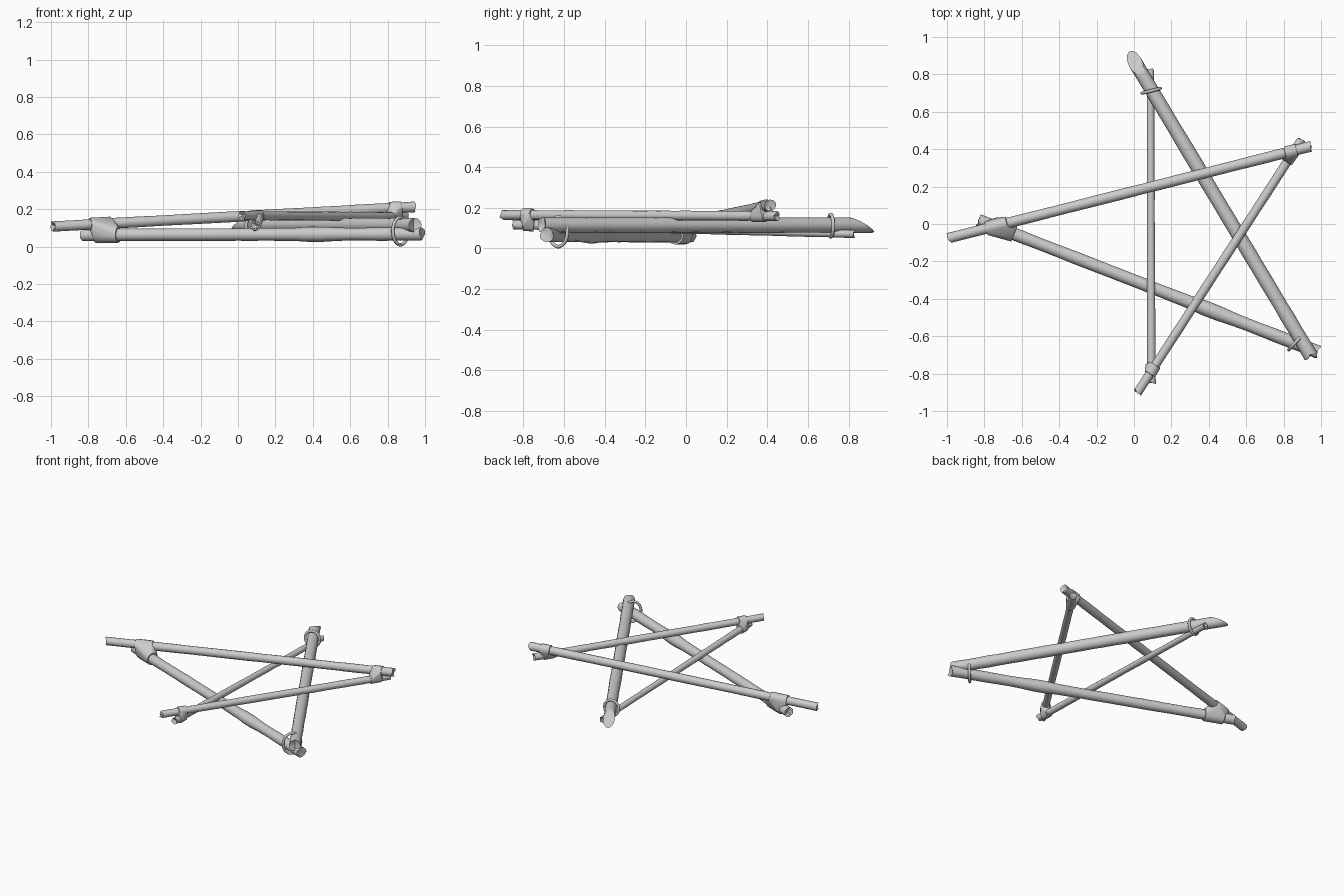
import bpy, bmesh, math, random
from mathutils import Vector, Matrix

random.seed(4)
cube = bpy.data.objects.get("Cube")
if cube:
    bpy.data.objects.remove(cube)

# One plain grey for wood and lashings
grey = bpy.data.materials.new("plain_grey")
grey.use_nodes = True
colour = (0.6, 0.6, 0.6, 1)
grey.diffuse_color = colour
grey.node_tree.nodes["Principled BSDF"].inputs["Base Color"].default_value = colour


def finish(name, bm, angle=40):
    bmesh.ops.recalc_face_normals(bm, faces=bm.faces)
    mesh = bpy.data.meshes.new(name)
    bm.to_mesh(mesh)
    bm.free()
    mesh.materials.append(grey)
    ob = bpy.data.objects.new(name, mesh)
    bpy.context.collection.objects.link(ob)
    bpy.ops.object.select_all(action="DESELECT")
    ob.select_set(True)
    bpy.context.view_layer.objects.active = ob
    bpy.ops.object.shade_smooth_by_angle(angle=math.radians(angle))
    return ob


def ring_points(centre, axis, radius, sides=12):
    turn = axis.to_track_quat("Z", "Y")
    return [centre + turn @ Vector((radius * math.cos(a), radius * math.sin(a), 0))
            for a in (2 * math.pi * i / sides for i in range(sides))]


class Stick:
    """A slightly uneven pole with rough, hollowed ends."""

    def __init__(self, name, start, end, r0, r1, knot=None, chisel=None):
        self.a, self.b = Vector(start), Vector(end)
        self.axis = (self.b - self.a).normalized()
        self.r0, self.r1 = r0, r1
        bm = bmesh.new()
        steps, rings = 24, []
        for i in range(steps + 1):
            t = i / steps
            r = (r0 + (r1 - r0) * t) * random.uniform(0.97, 1.03)
            if knot and abs(t - knot) < 0.03:
                r *= 1.15
            pts = ring_points(self.at(t), self.axis, r)
            if i in (0, steps):
                pts = [p + self.axis * random.uniform(-0.008, 0.008) for p in pts]
            rings.append([bm.verts.new(p) for p in pts])
        for lo, hi in zip(rings, rings[1:]):
            for k in range(len(lo)):
                n = (k + 1) % len(lo)
                bm.faces.new((lo[k], lo[n], hi[n], hi[k]))
        # Recessed end caps
        for ring, centre in ((rings[0], self.a + self.axis * 0.015),
                             (rings[-1], self.b - self.axis * 0.015)):
            mid = bm.verts.new(centre)
            for k in range(len(ring)):
                bm.faces.new((ring[k], ring[(k + 1) % len(ring)], mid))
        # Sharpened tip
        if chisel:
            point, normal = chisel
            geom = bm.verts[:] + bm.edges[:] + bm.faces[:]
            cut = bmesh.ops.bisect_plane(bm, geom=geom, plane_co=point,
                                         plane_no=normal, clear_outer=True)
            edges = [e for e in cut["geom_cut"] if isinstance(e, bmesh.types.BMEdge)]
            bmesh.ops.holes_fill(bm, edges=edges, sides=0)
        finish(name, bm)

    def at(self, t):
        return self.a.lerp(self.b, t)

    def near_x(self, x):
        return self.at((x - self.a.x) / (self.b.x - self.a.x))

    def near_y(self, y):
        return self.at((y - self.a.y) / (self.b.y - self.a.y))


def wrap(name, spans, margin=0.008):
    """Tight band: hull round short lengths of two poles."""
    bm = bmesh.new()
    for stick, p, q in spans:
        for c in (p, q):
            for v in ring_points(c, stick.axis, max(stick.r0, stick.r1) + margin):
                bm.verts.new(v)
    hull = bmesh.ops.convex_hull(bm, input=bm.verts)
    spare = {v for v in hull["geom_interior"] + hull["geom_unused"]
             if isinstance(v, bmesh.types.BMVert)}
    bmesh.ops.delete(bm, geom=list(spare), context="VERTS")
    finish(name, bm, 35)


def loop(name, centre, normal, half_width, half_height, tube):
    """Upright oval hoop."""
    n = Vector(normal).normalized()
    side = n.cross(Vector((0, 0, 1))).normalized()
    up = side.cross(n)
    bm = bmesh.new()
    major, minor = 28, 8
    grid = []
    for i in range(major):
        a = 2 * math.pi * i / major
        spoke = side * math.cos(a) + up * math.sin(a)
        c = Vector(centre) + side * half_width * math.cos(a) + up * half_height * math.sin(a)
        grid.append([bm.verts.new(c + tube * (spoke * math.cos(b) + n * math.sin(b)))
                     for b in (2 * math.pi * j / minor for j in range(minor))])
    for i in range(major):
        for j in range(minor):
            i2, j2 = (i + 1) % major, (j + 1) % minor
            bm.faces.new((grid[i][j], grid[i2][j], grid[i2][j2], grid[i][j2]))
    finish(name, bm, 60)


# Five poles of the star
upper_pole = Stick("upper_pole", (-0.99, -0.075, 0.107), (0.945, 0.415, 0.212), 0.028, 0.028)
lower_pole = Stick("lower_pole", (-0.83, 0.02, 0.062), (0.985, -0.685, 0.067), 0.033, 0.035, 0.69)
pointed_pole = Stick("pointed_pole", (0.945, -0.705, 0.115), (-0.035, 0.932, 0.115), 0.038, 0.038,
                     chisel=((0.01, 0.85, 0.122), Vector((-0.35, 0.36, 0.87))))
cross_pole = Stick("cross_pole", (0.088, 0.83, 0.071), (0.093, -0.85, 0.118), 0.019, 0.023)
slanted_pole = Stick("slanted_pole", (0.02, -0.9, 0.165), (0.895, 0.45, 0.16), 0.024, 0.024)

# Cloth bands where poles meet
wrap("right_band", [
    (upper_pole, upper_pole.near_x(-0.79), upper_pole.near_x(-0.68)),
    (lower_pole, lower_pole.near_x(-0.76), lower_pole.near_x(-0.64))])
wrap("back_left_band", [
    (upper_pole, upper_pole.near_x(0.81), upper_pole.near_x(0.87)),
    (slanted_pole, slanted_pole.near_y(0.33), slanted_pole.near_y(0.39))], 0.006)
wrap("front_band", [
    (slanted_pole, slanted_pole.near_y(-0.8), slanted_pole.near_y(-0.755)),
    (cross_pole, cross_pole.near_y(-0.8), cross_pole.near_y(-0.75))])

# Cord hoops on the other two joints
loop("back_hoop", (0.092, 0.712, 0.112), (-0.25, 0.97, 0), 0.05, 0.055, 0.009)
loop("front_left_hoop", (0.868, -0.628, 0.082), (0.74, -0.67, 0), 0.06, 0.073, 0.009)
